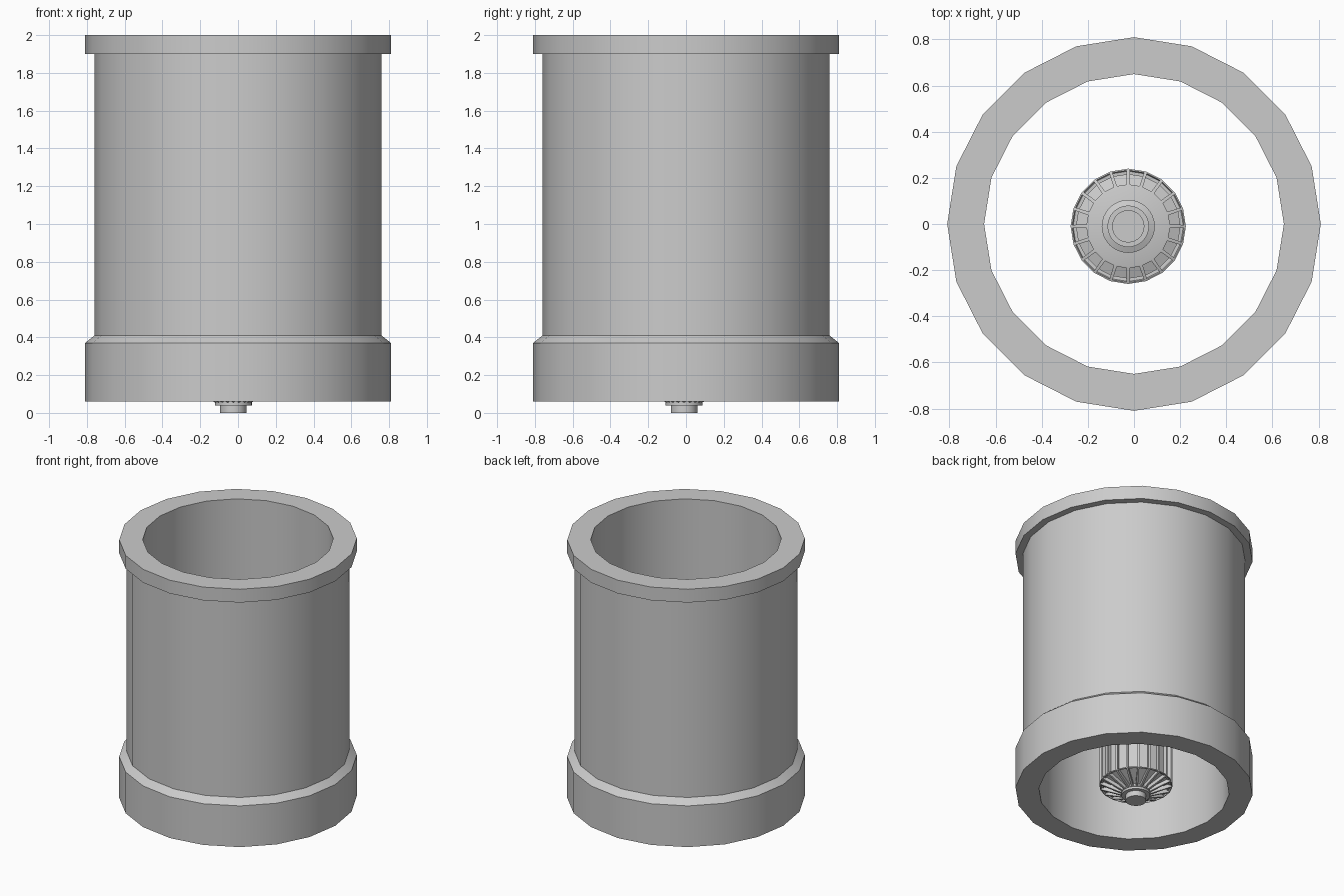
import bpy, bmesh, math

if "Cube" in bpy.data.objects:
    bpy.data.objects.remove(bpy.data.objects["Cube"])

SIDES = 20

def lathe(name, profile, sides=SIDES, closed=False, offset=(0, 0), recess=()):
    """Revolve (r, z) points round z; faces of the listed bands get inset and sunk."""
    bm = bmesh.new()
    rings = []
    for r, z in profile:
        if r == 0:
            rings.append([bm.verts.new((0, 0, z))] * sides)
        else:
            rings.append([bm.verts.new((r * math.cos(math.tau * i / sides),
                                        r * math.sin(math.tau * i / sides), z))
                          for i in range(sides)])
    sunk = []
    n = len(rings)
    for k in range(n if closed else n - 1):
        a, b = rings[k], rings[(k + 1) % n]
        for i in range(sides):
            j = (i + 1) % sides
            quad = list(dict.fromkeys((a[i], a[j], b[j], b[i])))
            face = bm.faces.new(quad)
            if k in recess:
                sunk.append(face)
    bmesh.ops.recalc_face_normals(bm, faces=bm.faces)
    if sunk:
        bmesh.ops.inset_individual(bm, faces=sunk, thickness=0.01, depth=0)
        bmesh.ops.inset_individual(bm, faces=sunk, thickness=0.002, depth=-0.025)
    mesh = bpy.data.meshes.new(name)
    bm.to_mesh(mesh)
    bm.free()
    obj = bpy.data.objects.new(name, mesh)
    bpy.context.collection.objects.link(obj)
    obj.location = (offset[0], offset[1], 0)
    bpy.ops.object.select_all(action='DESELECT')
    obj.select_set(True)
    bpy.context.view_layer.objects.active = obj
    bpy.ops.object.shade_smooth_by_angle(angle=math.radians(25))
    return obj

# open tube with a top rim and a chamfered base band
lathe("housing_tube", [
    (0.65, 0.06), (0.81, 0.06), (0.81, 0.37), (0.76, 0.41),
    (0.76, 1.90), (0.81, 1.90), (0.81, 2.00), (0.65, 2.00)], closed=True)

# slotted core: tapered bottom, ribbed sides, bevelled top
core = (-0.025, -0.01)
lathe("ribbed_core", [
    (0, 0.055), (0.095, 0.055), (0.25, 0.12), (0.25, 0.80),
    (0.175, 0.83), (0, 0.83)], offset=core, recess=(1, 2, 3))

# stepped shaft ends below and above the core
lathe("lower_shaft", [
    (0, 0), (0.07, 0), (0.07, 0.04), (0.098, 0.04), (0.098, 0.065), (0, 0.065)],
    sides=32, offset=core)
lathe("upper_shaft", [
    (0, 0.825), (0.115, 0.825), (0.115, 0.845), (0.09, 0.855),
    (0.09, 0.87), (0.07, 0.87), (0.07, 0.90), (0, 0.90)],
    sides=32, offset=core)
